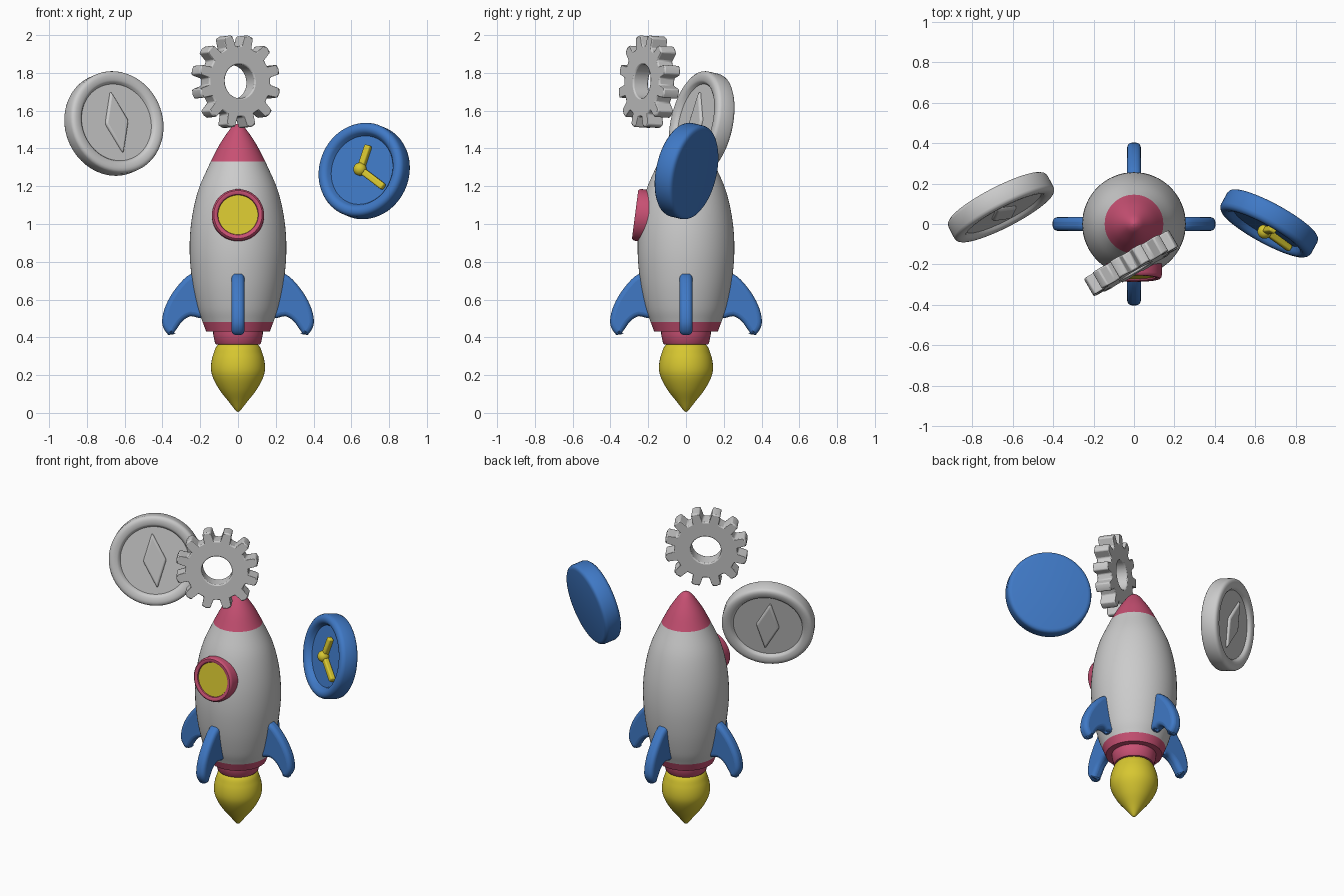
import bpy, bmesh
from math import sin, cos, pi, radians
from mathutils import Vector, Matrix

if "Cube" in bpy.data.objects:
    bpy.data.objects.remove(bpy.data.objects["Cube"])


def material(name, rgb):
    m = bpy.data.materials.new(name)
    m.diffuse_color = (*rgb, 1)
    m.use_nodes = True
    m.node_tree.nodes["Principled BSDF"].inputs["Base Color"].default_value = m.diffuse_color
    return m


PINK = material("pink", (0.57, 0.08, 0.17))
BLUE = material("blue", (0.05, 0.19, 0.56))
YELLOW = material("yellow", (0.68, 0.57, 0.03))


def finish(name, bm, matrix=None, mat=None, bevel=0.0, segments=3):
    bmesh.ops.remove_doubles(bm, verts=bm.verts, dist=1e-5)
    bmesh.ops.recalc_face_normals(bm, faces=bm.faces)
    me = bpy.data.meshes.new(name)
    bm.to_mesh(me)
    bm.free()
    ob = bpy.data.objects.new(name, me)
    bpy.context.collection.objects.link(ob)
    ob.matrix_world = matrix or Matrix()
    if mat:
        me.materials.append(mat)
    bpy.ops.object.select_all(action='DESELECT')
    ob.select_set(True)
    bpy.context.view_layer.objects.active = ob
    bpy.ops.object.shade_smooth_by_angle(angle=radians(35))
    if bevel:
        b = ob.modifiers.new("bevel", 'BEVEL')
        b.width, b.segments, b.use_clamp_overlap = bevel, segments, False
    return ob


def spline(pts, steps=6, closed=False):
    """Catmull-Rom curve through 2D points."""
    p = [Vector(q) for q in pts]
    n = len(p)
    out = []
    for i in range(n if closed else n - 1):
        if closed:
            a, b, c, d = (p[(i + k) % n] for k in (-1, 0, 1, 2))
        else:
            b, c = p[i], p[i + 1]
            a = p[i - 1] if i else 2 * b - c
            d = p[i + 2] if i + 2 < n else 2 * c - b
        for s in range(steps):
            t = s / steps
            out.append(0.5 * (2 * b + (c - a) * t + (2 * a - 5 * b + 4 * c - d) * t * t
                              + (3 * b - a - 3 * c + d) * t ** 3))
    if not closed:
        out.append(p[-1])
    return [(v.x, v.y) for v in out]


def lathe(name, profile, matrix=None, mat=None, n=64):
    """Revolve (radius, height) points around local z."""
    bm = bmesh.new()
    rings = [[bm.verts.new((r * cos(2 * pi * k / n), r * sin(2 * pi * k / n), h))
              for k in range(n)] for r, h in profile]
    for a, b in zip(rings, rings[1:]):
        for k in range(n):
            j = (k + 1) % n
            bm.faces.new((a[k], a[j], b[j], b[k]))
    return finish(name, bm, matrix, mat)


def plate(name, pts, thick, matrix, mat=None, bevel=0.01, segments=3):
    """Flat outline in local xy, extruded both ways along local z."""
    bm = bmesh.new()
    lo, hi = ([bm.verts.new((x, y, s * thick / 2)) for x, y in pts] for s in (-1, 1))
    bm.faces.new(lo[::-1])
    bm.faces.new(hi)
    for i in range(len(pts)):
        j = (i + 1) % len(pts)
        bm.faces.new((lo[i], lo[j], hi[j], hi[i]))
    return finish(name, bm, matrix, mat, bevel, segments)


def facing(loc, normal):
    """Frame at loc with local z along normal and local x horizontal."""
    n = Vector(normal).normalized()
    u = Vector((0, 0, 1)).cross(n).normalized()
    m = Matrix((u, n.cross(u), n)).transposed().to_4x4()
    return Matrix.Translation(loc) @ m


# Rocket hull: pink base band, grey body, pink nose
band = [(0.168, 0.43), (0.187, 0.48)]
body = [(0.187, 0.48), (0.215, 0.56), (0.243, 0.70), (0.256, 0.86), (0.246, 1.02),
        (0.210, 1.18), (0.145, 1.33)]
nose = [(0.145, 1.33), (0.098, 1.42), (0.048, 1.495), (0.022, 1.522), (0, 1.532)]
lathe("base_band", [(0, 0.43), (0.162, 0.43)] + band, mat=PINK)
lathe("hull", spline(body))
lathe("nose_cone", spline(nose), mat=PINK)

# Nozzle and flame
lathe("nozzle", [(0.132, 0.44), (0.131, 0.415), (0.122, 0.37), (0.115, 0.362), (0, 0.362)], mat=PINK)
lathe("flame", spline([(0, 0.005), (0.014, 0.015), (0.048, 0.058), (0.098, 0.122), (0.134, 0.19),
                       (0.143, 0.245), (0.131, 0.31), (0.10, 0.365), (0, 0.40)]), mat=YELLOW)

# Porthole
port = facing((0, -0.215, 1.043), (0, -1, 0.13))
lathe("window_frame", [(0.138, -0.05), (0.138, 0.038), (0.135, 0.049), (0.128, 0.055), (0.116, 0.055),
                       (0.108, 0.05), (0.105, 0.042), (0.105, 0.02)], port, PINK)
lathe("window_glass", [(0, 0.043), (0.106, 0.043)], port, YELLOW)

# Four swept fins
fin = spline([(0.17, 0.73), (0.25, 0.735), (0.325, 0.665), (0.382, 0.57), (0.402, 0.485), (0.385, 0.432),
              (0.352, 0.411), (0.328, 0.44), (0.295, 0.485), (0.25, 0.512), (0.17, 0.515)], 4, True)
for k in range(4):
    plate(f"fin_{k + 1}", fin, 0.068, Matrix.Rotation(k * pi / 2, 4, 'Z') @ Matrix.Rotation(pi / 2, 4, 'X'),
          BLUE, 0.024, 4)

# Coin with raised rim on both faces and a plain lozenge relief
coin = facing((-0.657, 0.083, 1.532), (0.45, -0.87, 0.2))
half = [(0, 0.03), (0.207, 0.03), (0.215, 0.044), (0.225, 0.051), (0.25, 0.053), (0.263, 0.051),
        (0.272, 0.044), (0.276, 0.033)]
lathe("coin", half + [(r, -h) for r, h in reversed(half)], coin)
plate("coin_relief", [(0.07, 0), (0, 0.17), (-0.07, 0), (0, -0.17)], 0.09,
      coin @ Matrix.Rotation(radians(7), 4, 'Z'), bevel=0.012)

# Clock with dished face
clock = facing((0.667, 0.002, 1.281), (-0.47, -0.86, 0.2))
lathe("clock_case", [(0, 0.022), (0.185, 0.022), (0.196, 0.042), (0.206, 0.053), (0.222, 0.057),
                     (0.238, 0.054), (0.249, 0.044), (0.254, 0.03), (0.254, -0.035), (0.25, -0.047),
                     (0.241, -0.054), (0.228, -0.057), (0, -0.057)], clock, BLUE)
# Clock hands and hub
for name, tip in (("minute_hand", (0.15, -0.095)), ("hour_hand", (0.034, 0.13))):
    d = Vector(tip)
    turn = Matrix.Rotation(Vector((1, 0)).angle_signed(d) * -1, 4, 'Z')
    plate(name, [(0, -0.018), (d.length, -0.018), (d.length, 0.018), (0, 0.018)], 0.034,
          clock @ Matrix.Translation((0, 0, 0.04)) @ turn, YELLOW, 0.009)
ball = [(0.035 * sin(pi * i / 16), 0.035 * cos(pi * i / 16)) for i in range(17)]
lathe("clock_hub", ball, clock @ Matrix.Translation((0, 0, 0.046)), YELLOW, 32)

# Gear with twelve teeth and a round bore
gear = facing((-0.013, -0.194, 1.753), (0.5, -0.87, 0.06))
tooth = [(-15, 0.187), (-9, 0.189), (-6, 0.246), (0, 0.25), (6, 0.246), (9, 0.189)]
outline = [(radians(15 + 30 * k + a), r) for k in range(12) for a, r in tooth]
bm = bmesh.new()
loops = [[bm.verts.new((R * cos(a), R * sin(a), z)) for a, r in outline for R in [r if outer else 0.09]]
         for outer, z in ((1, 0.047), (0, 0.047), (0, -0.047), (1, -0.047))]
for i in range(4):
    p, q = loops[i], loops[(i + 1) % 4]
    for k in range(len(outline)):
        j = (k + 1) % len(outline)
        bm.faces.new((p[k], p[j], q[j], q[k]))
finish("gear", bm, gear, None, 0.007, 2)
